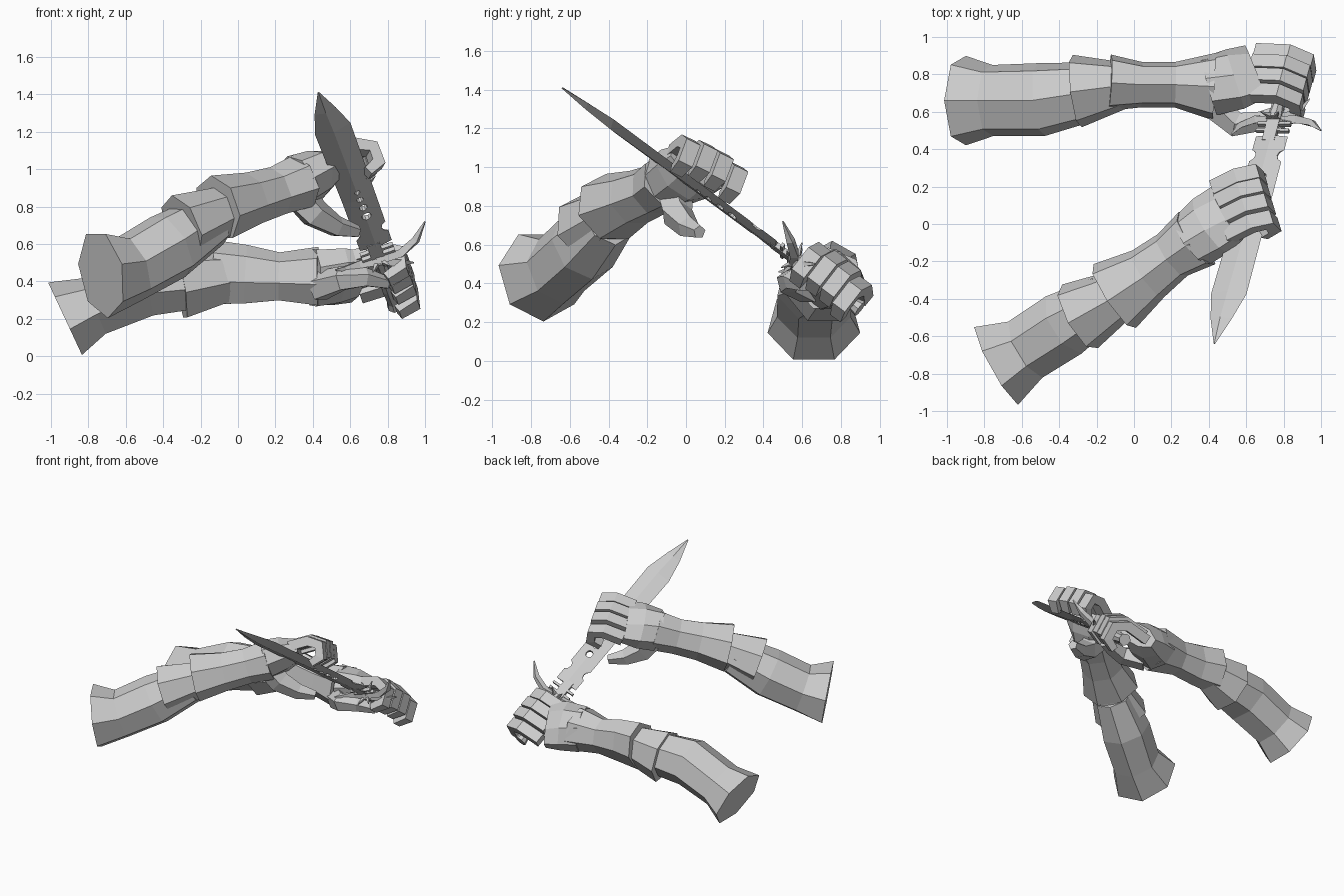
import bpy
import bmesh
import math
from mathutils import Vector

cube = bpy.data.objects.get("Cube")
if cube:
    bpy.data.objects.remove(cube, do_unlink=True)

grey = bpy.data.materials.new("plain_grey")
grey.use_nodes = True
grey.diffuse_color = (0.6, 0.6, 0.6, 1)
grey.node_tree.nodes["Principled BSDF"].inputs["Base Color"].default_value = (0.6, 0.6, 0.6, 1)

UP = Vector((0, 0, 1))


def tube(name, points, radii, sides, across=None, turn=0.5):
    """Faceted tube through points; each radius is one number or (across, height)."""
    points = [Vector(p) for p in points]
    bm = bmesh.new()
    rings = []
    for i, centre in enumerate(points):
        along = (points[min(i + 1, len(points) - 1)] - points[max(i - 1, 0)]).normalized()
        side = Vector(across) if across else along.cross(UP)
        side = (side - along * side.dot(along)).normalized()
        high = side.cross(along).normalized()
        wide, tall = radii[i] if isinstance(radii[i], tuple) else (radii[i], radii[i])
        ring = []
        for k in range(sides):
            angle = math.tau * (k + turn) / sides - math.pi / 2
            ring.append(bm.verts.new(centre + side * wide * math.cos(angle)
                                     + high * tall * math.sin(angle)))
        rings.append(ring)
    for a, b in zip(rings, rings[1:]):
        for k in range(sides):
            j = (k + 1) % sides
            bm.faces.new((a[k], a[j], b[j], b[k]))
    bm.faces.new(rings[0])
    bm.faces.new(rings[-1])
    bmesh.ops.recalc_face_normals(bm, faces=bm.faces)
    mesh = bpy.data.meshes.new(name)
    bm.to_mesh(mesh)
    bm.free()
    mesh.materials.append(grey)
    obj = bpy.data.objects.new(name, mesh)
    bpy.context.collection.objects.link(obj)
    return obj


def fingers(prefix, bases, row, forward, back, path, lifts):
    """Four blocky fingers that share one curl in the forward/back plane."""
    names = ("index", "middle", "ring", "little")
    for label, base, lift in zip(names, bases, lifts):
        points = [base + forward * f + back * (b + lift) for f, b in path]
        sizes = [(0.058, 0.05)] * (len(path) - 1) + [(0.048, 0.036)]
        tube(f"{prefix}_{label}_finger", points, sizes, 4, row)


# Rear arm: upper sleeve, elbow guard, bracer
tube("rear_upper_arm",
     [(-.92, .66, .19), (-.77, .66, .26), (-.5, .665, .375), (-.22, .71, .4)],
     [(.245, .225), (.195, .17), (.2, .18), (.16, .16)], 7)
tube("rear_elbow_guard", [(-.31, .71, .385), (-.03, .745, .43)],
     [(.2, .2), (.12, .14)], 7)
tube("rear_bracer",
     [(-.13, .755, .44), (.04, .745, .43), (.22, .745, .42), (.43, .735, .42)],
     [(.155, .18), (.125, .165), (.125, .135), (.185, .165)], 7)

# Front arm, raised higher
tube("front_upper_arm",
     [(-.73, -.755, .44), (-.57, -.665, .47), (-.36, -.53, .59), (-.14, -.4, .73)],
     [(.245, .24), (.18, .185), (.185, .19), (.14, .15)], 7, turn=0)
tube("front_elbow_guard", [(-.3, -.5, .685), (-.05, -.36, .785)],
     [(.2, .185), (.13, .13)], 7)
tube("front_bracer",
     [(-.11, -.39, .79), (.07, -.27, .84), (.2, -.17, .88), (.33, -.08, .93)],
     [(.21, .18), (.155, .145), (.14, .135), (.175, .15)], 7)

# Dagger frame: tip, axis, blade width and flat normal, rolled a little
tip = Vector((.43, -.64, 1.41))
axis = Vector((.21, .786, -.583)).normalized()
level = (Vector((1, 0, 0)) - axis * axis.x).normalized()
flat = axis.cross(level).normalized()
if flat.z < 0:
    flat = -flat
roll = math.radians(15)
width = level * math.cos(roll) + flat * math.sin(roll)
face = flat * math.cos(roll) - level * math.sin(roll)


def on_dagger(t, s=0, h=0):
    return tip + axis * t + width * s + face * h


# Diamond-section blade with drilled holes and scalloped base
blade = tube("blade",
             [on_dagger(t, s) for t, s in ((0, 0), (.17, 0), (.34, .006), (.98, .012), (1.41, .012))],
             [(.004, .004), (.06, .018), (.1, .026), (.092, .017), (.09, .015)], 4, width, turn=0)
cuts = [(.91, .014, .015), (.975, .015, .019), (1.05, .017, .023), (1.13, .018, .027),
        (1.28, .112, .04), (1.28, -.09, .04)]
cutters = []
for t, s, r in cuts:
    cutter = tube("blade_cutter", [on_dagger(t, s, -.1), on_dagger(t, s, .1)], [r, r], 10, width)
    cutter.hide_render = True
    cutters.append(cutter)
    mod = blade.modifiers.new("cut", "BOOLEAN")
    mod.operation = "DIFFERENCE"
    mod.solver = "EXACT"
    mod.object = cutter
bpy.context.view_layer.update()
graph = bpy.context.evaluated_depsgraph_get()
cut_mesh = bpy.data.meshes.new_from_object(blade.evaluated_get(graph))
blade.modifiers.clear()
blade.data = cut_mesh
for cutter in cutters:
    bpy.data.objects.remove(cutter, do_unlink=True)

# Tang, cross fins and grip
tube("tang", [on_dagger(1.38), on_dagger(1.58)], [(.05, .02)] * 2, 4, width)
for i in range(2):
    t = 1.45 + i * .045
    tube(f"cross_fin_{i + 1}", [on_dagger(t, -.085), on_dagger(t, .1)], [(.012, .016)] * 2, 4, axis)
tube("grip", [on_dagger(t) for t in (1.52, 1.6, 1.8, 1.92, 1.96)],
     [.045, .035, .042, .036, .045], 8, width)

# Curved guard prongs and small spikes
tube("guard_long_prong",
     [(.74, .55, .51), (.87, .56, .55), (.95, .54, .62), (1.0, .5, .72)],
     [.032, .03, .024, .004], 4)
tube("guard_short_prong",
     [(.77, .55, .51), (.65, .56, .49), (.57, .53, .465), (.52, .48, .46)],
     [.032, .028, .02, .004], 4)
tube("guard_back_prong", [(.78, .57, .5), (.88, .6, .5), (.94, .67, .5)],
     [.028, .022, .004], 4)
for i in range(6):
    a = math.tau * i / 6
    out = width * math.cos(a) + face * math.sin(a)
    base = on_dagger(1.54)
    tube(f"guard_spike_{i + 1}", [base, base + out * .1 - axis * .03], [.024, .003], 4, axis)

# Rear hand, closed round the grip
tube("rear_palm", [(.4, .735, .42), (.54, .775, .425), (.65, .815, .42)],
     [(.17, .16), (.19, .13), (.185, .08)], 8, axis)
curl = [(-.18, .075), (.0, .115), (.1, .075), (.11, -.03), (.03, -.08)]
fingers("rear", [on_dagger(1.615 + .093 * i) for i in range(4)], axis, level, flat,
        curl, (0, .015, .012, -.015))
tube("rear_thumb", [(.43, .64, .37), (.55, .53, .41), (.68, .55, .42), (.8, .61, .39)],
     [.085, .07, .055, .035], 5)

# Front hand, curled over the blade
ahead = Vector((.93, .33, .1)).normalized()
row = Vector((-.1, .9, -.4))
row = (row - ahead * row.dot(ahead)).normalized()
back = ahead.cross(row).normalized()
knuckle = Vector((.49, .08, 1.02))
tube("front_palm", [(.31, -.09, .925), (.41, -.01, .965), (.5, .06, 1.0)],
     [(.16, .15), (.185, .13), (.185, .08)], 8, row)
bend = [(-.03, -.01), (.11, .03), (.2, .005), (.21, -.085), (.14, -.13)]
fingers("front", [knuckle + row * .097 * (i - 1.5) for i in range(4)], row, ahead, back,
        bend, (0, .015, .01, -.015))
tube("front_thumb", [(.32, -.06, .87), (.41, -.05, .76), (.53, .01, .69), (.64, .07, .665)],
     [.1, .085, .06, .035], 5)
